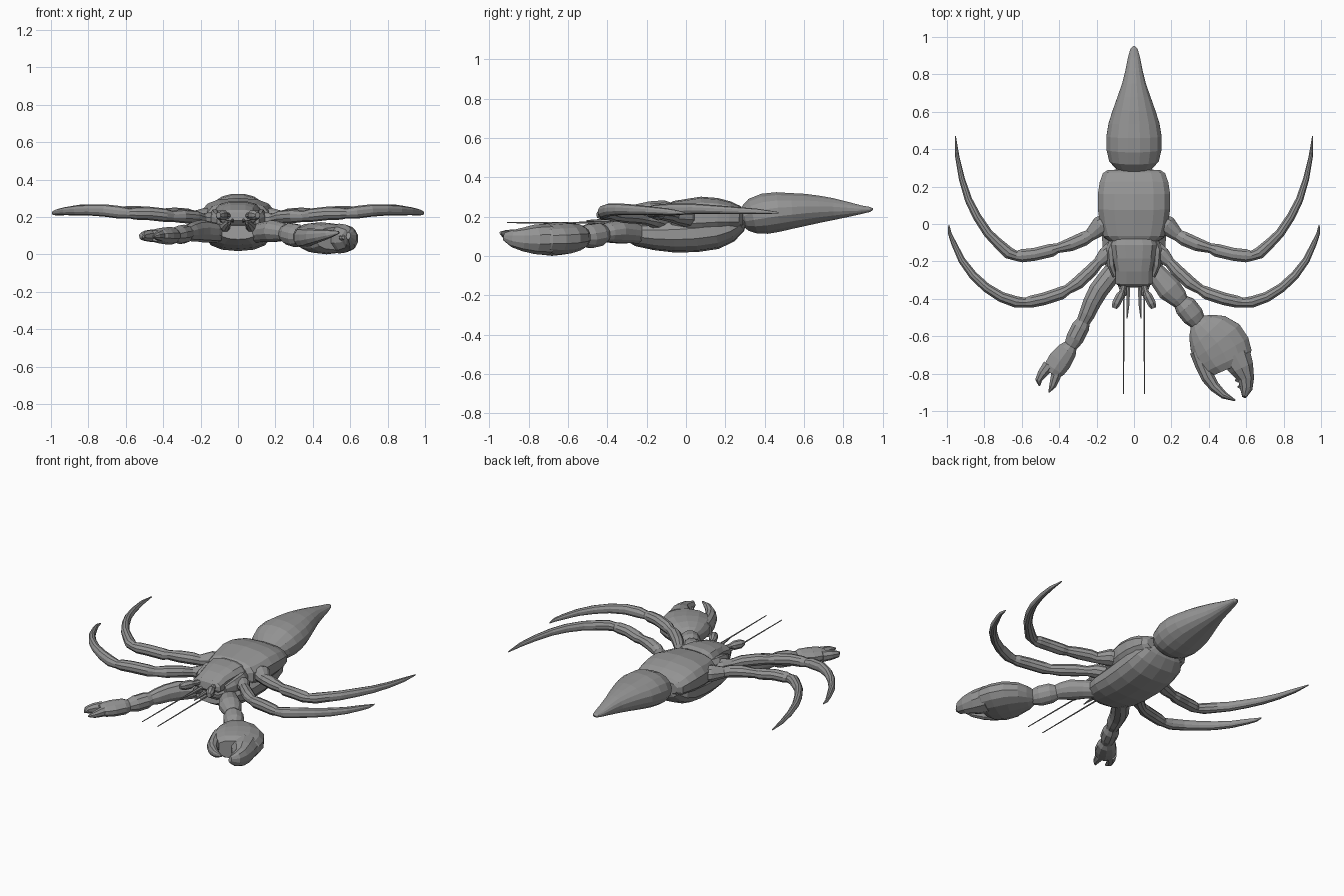
import bpy, bmesh, math
from mathutils import Vector

shell = bpy.data.materials.new("shell_grey")
shell.diffuse_color = (0.3, 0.3, 0.3, 1)


def loft(name, stations, sides=10, power=1.0, mirror=False):
    """Closed tube through (x, y, z, half width, half height) stations."""
    bm = bmesh.new()
    pts = [Vector(s[:3]) for s in stations]
    rings = []
    for i, s in enumerate(stations):
        t = pts[min(i + 1, len(pts) - 1)] - pts[max(i - 1, 0)]
        side = t.cross(Vector((0, 0, 1))).normalized()
        up = side.cross(t).normalized()
        ring = []
        for k in range(sides):
            a = math.tau * (k + 0.5) / sides
            c, d = math.cos(a), math.sin(a)
            c = math.copysign(abs(c) ** power, c)
            d = math.copysign(abs(d) ** power, d)
            ring.append(bm.verts.new(pts[i] + side * c * s[3] + up * d * s[4]))
        rings.append(ring)
    for r, q in zip(rings, rings[1:]):
        for k in range(sides):
            n = (k + 1) % sides
            bm.faces.new((r[k], r[n], q[n], q[k]))
    bm.faces.new(rings[0][::-1])
    bm.faces.new(rings[-1])
    bmesh.ops.recalc_face_normals(bm, faces=bm.faces)
    me = bpy.data.meshes.new(name)
    bm.to_mesh(me)
    bm.free()
    me.materials.append(shell)
    ob = bpy.data.objects.new(name, me)
    bpy.context.collection.objects.link(ob)
    if mirror:
        ob.modifiers.new("mirror", "MIRROR").use_mirror_merge = False
    return ob


def body(name, rows, sides=14, power=0.85):
    """Symmetric body from (y, half width, bottom, top) rows."""
    return loft(name, [(0, y, (b + t) / 2, w, (t - b) / 2) for y, w, b, t in rows],
                sides, power)


# Soft tapering abdomen
body("abdomen", [(0.28, 0.05, 0.15, 0.22), (0.30, 0.10, 0.125, 0.255), (0.34, 0.135, 0.11, 0.295),
                 (0.40, 0.15, 0.11, 0.32), (0.47, 0.15, 0.122, 0.327), (0.54, 0.138, 0.138, 0.322),
                 (0.61, 0.115, 0.153, 0.318), (0.68, 0.09, 0.168, 0.308), (0.75, 0.065, 0.182, 0.295),
                 (0.82, 0.047, 0.197, 0.277), (0.89, 0.033, 0.213, 0.258), (0.935, 0.02, 0.224, 0.25),
                 (0.95, 0.006, 0.234, 0.243)], 16, 0.95)

# Thorax: deep lower body and upper shell with a central groove ridge
body("lower_body", [(-0.30, 0.10, 0.08, 0.17), (-0.25, 0.15, 0.05, 0.18), (-0.16, 0.17, 0.03, 0.19),
                    (-0.06, 0.175, 0.018, 0.20), (0.05, 0.18, 0.02, 0.21), (0.15, 0.18, 0.035, 0.22),
                    (0.22, 0.17, 0.07, 0.22), (0.27, 0.14, 0.12, 0.22), (0.29, 0.09, 0.16, 0.21)])
body("rear_shell", [(-0.10, 0.12, 0.14, 0.265), (-0.07, 0.165, 0.12, 0.28), (0.0, 0.185, 0.10, 0.29),
                    (0.08, 0.197, 0.10, 0.302), (0.16, 0.197, 0.11, 0.295), (0.22, 0.187, 0.12, 0.278),
                    (0.27, 0.17, 0.13, 0.255), (0.29, 0.14, 0.15, 0.235)], 14, 0.75)
body("head_shield", [(-0.335, 0.075, 0.18, 0.225), (-0.32, 0.10, 0.16, 0.24), (-0.25, 0.10, 0.14, 0.265),
                     (-0.18, 0.115, 0.14, 0.28), (-0.11, 0.125, 0.14, 0.285), (-0.08, 0.11, 0.15, 0.275)],
     12, 0.7)
loft("cheek", [(0.10, -0.08, 0.19, 0.03, 0.05), (0.125, -0.14, 0.19, 0.03, 0.055),
               (0.12, -0.22, 0.185, 0.025, 0.045), (0.10, -0.28, 0.18, 0.015, 0.025)], 8, mirror=True)

# Eyes, feelers and mouthparts
loft("eye_stalk", [(0.05, -0.31, 0.205, 0.018, 0.018), (0.065, -0.365, 0.21, 0.016, 0.016),
                   (0.075, -0.385, 0.21, 0.025, 0.028), (0.095, -0.425, 0.21, 0.025, 0.028),
                   (0.105, -0.45, 0.21, 0.014, 0.016)], 8, mirror=True)
loft("short_feeler", [(0.03, -0.31, 0.18, 0.012, 0.012), (0.032, -0.43, 0.18, 0.009, 0.009),
                      (0.037, -0.505, 0.18, 0.003, 0.003)], 6, mirror=True)
loft("long_feeler", [(0.052, -0.30, 0.17, 0.009, 0.009), (0.054, -0.40, 0.17, 0.005, 0.005),
                     (0.056, -0.91, 0.17, 0.003, 0.003)], 6, mirror=True)
loft("mouthpart", [(0.085, -0.24, 0.15, 0.03, 0.03), (0.065, -0.32, 0.15, 0.025, 0.028),
                   (0.055, -0.36, 0.165, 0.018, 0.02), (0.05, -0.385, 0.17, 0.009, 0.01)], 8, mirror=True)

# Two pairs of long curved walking legs, pinched at the joints
loft("rear_leg", [(0.12, 0.02, 0.19, 0.05, 0.05), (0.18, -0.01, 0.20, 0.055, 0.05),
                  (0.235, -0.06, 0.20, 0.034, 0.034), (0.27, -0.08, 0.21, 0.04, 0.036),
                  (0.34, -0.11, 0.215, 0.038, 0.036), (0.41, -0.13, 0.215, 0.027, 0.03),
                  (0.44, -0.14, 0.215, 0.037, 0.034), (0.53, -0.162, 0.225, 0.036, 0.034),
                  (0.60, -0.17, 0.225, 0.037, 0.033), (0.63, -0.17, 0.225, 0.028, 0.028),
                  (0.67, -0.155, 0.23, 0.034, 0.032), (0.73, -0.10, 0.235, 0.029, 0.031),
                  (0.78, -0.05, 0.238, 0.026, 0.03), (0.84, 0.04, 0.24, 0.024, 0.027),
                  (0.885, 0.13, 0.237, 0.021, 0.023), (0.92, 0.24, 0.232, 0.017, 0.019),
                  (0.945, 0.36, 0.227, 0.012, 0.014), (0.955, 0.47, 0.22, 0.003, 0.004)], mirror=True)
loft("front_leg", [(0.10, -0.12, 0.17, 0.045, 0.045), (0.15, -0.165, 0.185, 0.045, 0.042),
                   (0.19, -0.205, 0.19, 0.03, 0.03), (0.23, -0.25, 0.20, 0.036, 0.036),
                   (0.30, -0.315, 0.205, 0.037, 0.037), (0.355, -0.35, 0.205, 0.028, 0.03),
                   (0.39, -0.37, 0.21, 0.036, 0.036), (0.48, -0.40, 0.22, 0.035, 0.036),
                   (0.55, -0.415, 0.22, 0.034, 0.034), (0.58, -0.42, 0.22, 0.027, 0.027),
                   (0.63, -0.417, 0.225, 0.032, 0.034), (0.71, -0.39, 0.235, 0.029, 0.033),
                   (0.79, -0.34, 0.238, 0.026, 0.03), (0.86, -0.275, 0.236, 0.024, 0.027),
                   (0.92, -0.195, 0.232, 0.02, 0.022), (0.965, -0.10, 0.226, 0.015, 0.017),
                   (0.985, -0.05, 0.222, 0.01, 0.012), (0.99, -0.005, 0.218, 0.003, 0.004)], mirror=True)

# Large claw: arm, palm and two hooked fingers
loft("large_arm", [(0.08, -0.22, 0.11, 0.05, 0.05), (0.14, -0.29, 0.12, 0.06, 0.055),
                   (0.19, -0.35, 0.125, 0.07, 0.06), (0.235, -0.395, 0.12, 0.055, 0.05),
                   (0.25, -0.415, 0.115, 0.045, 0.045), (0.275, -0.44, 0.11, 0.062, 0.06),
                   (0.315, -0.49, 0.10, 0.062, 0.062), (0.345, -0.53, 0.095, 0.045, 0.045)], 12)
loft("large_palm", [(0.335, -0.515, 0.095, 0.04, 0.04), (0.36, -0.545, 0.095, 0.09, 0.06),
                    (0.395, -0.58, 0.095, 0.13, 0.073), (0.44, -0.63, 0.09, 0.158, 0.083),
                    (0.475, -0.685, 0.085, 0.16, 0.084), (0.50, -0.735, 0.085, 0.145, 0.078),
                    (0.515, -0.77, 0.085, 0.11, 0.06)], 14, 0.9)
loft("large_fixed_finger", [(0.54, -0.70, 0.085, 0.09, 0.08), (0.575, -0.77, 0.085, 0.07, 0.075),
                            (0.60, -0.83, 0.085, 0.045, 0.06), (0.60, -0.88, 0.09, 0.035, 0.045),
                            (0.59, -0.925, 0.10, 0.012, 0.02)])
loft("large_moving_finger", [(0.345, -0.68, 0.09, 0.05, 0.055), (0.365, -0.75, 0.09, 0.042, 0.052),
                             (0.395, -0.82, 0.095, 0.038, 0.045), (0.43, -0.87, 0.10, 0.03, 0.036),
                             (0.48, -0.915, 0.108, 0.021, 0.025), (0.54, -0.943, 0.118, 0.005, 0.007)])
for i, (x, y) in enumerate([(0.545, -0.80), (0.555, -0.835), (0.568, -0.87)]):
    loft(f"claw_tooth_{i + 1}", [(x + 0.03, y, 0.09, 0.018, 0.025), (x, y, 0.09, 0.014, 0.018),
                                 (x - 0.015, y, 0.09, 0.004, 0.006)], 6)

# Small claw: jointed arm, palm and two fingers
loft("small_arm", [(-0.08, -0.21, 0.11, 0.05, 0.045), (-0.14, -0.29, 0.12, 0.055, 0.055),
                   (-0.19, -0.355, 0.125, 0.055, 0.06), (-0.225, -0.42, 0.125, 0.05, 0.055),
                   (-0.25, -0.48, 0.12, 0.045, 0.05), (-0.27, -0.52, 0.115, 0.038, 0.04),
                   (-0.285, -0.55, 0.11, 0.05, 0.05), (-0.315, -0.61, 0.105, 0.05, 0.05),
                   (-0.34, -0.655, 0.10, 0.037, 0.036)])
loft("small_palm", [(-0.335, -0.645, 0.10, 0.035, 0.035), (-0.355, -0.675, 0.10, 0.055, 0.047),
                    (-0.395, -0.73, 0.10, 0.067, 0.045), (-0.425, -0.775, 0.10, 0.062, 0.04),
                    (-0.44, -0.80, 0.10, 0.045, 0.03)])
loft("small_outer_finger", [(-0.455, -0.755, 0.10, 0.035, 0.036), (-0.49, -0.80, 0.10, 0.028, 0.03),
                            (-0.51, -0.835, 0.098, 0.02, 0.022), (-0.505, -0.865, 0.095, 0.005, 0.006)], 8)
loft("small_inner_finger", [(-0.405, -0.765, 0.10, 0.035, 0.036), (-0.42, -0.82, 0.10, 0.028, 0.028),
                            (-0.435, -0.865, 0.098, 0.02, 0.02), (-0.455, -0.90, 0.095, 0.004, 0.005)], 8)
